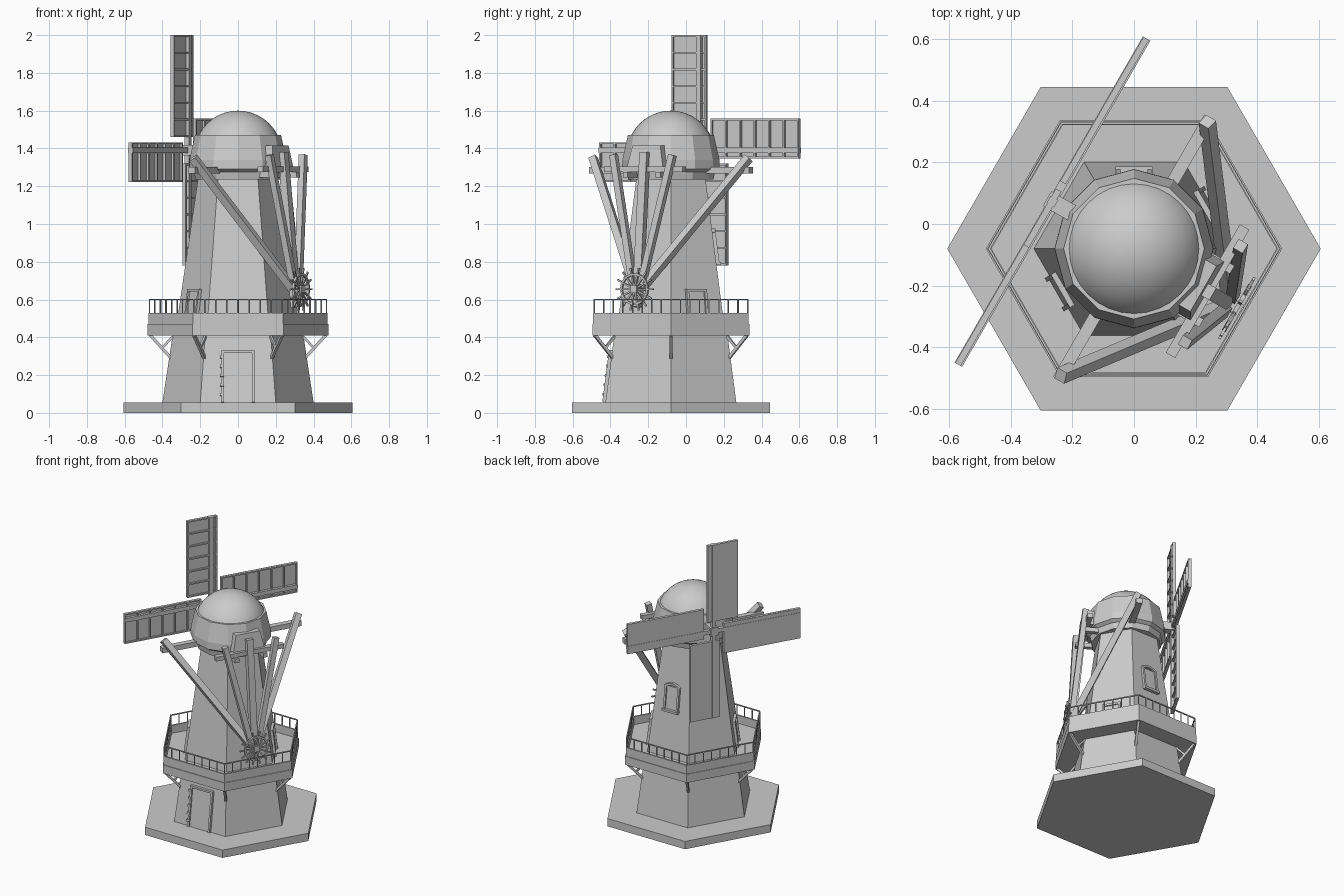
import bpy, bmesh, math
from math import cos, sin, pi, radians
from mathutils import Vector, Matrix

if "Cube" in bpy.data.objects:
    bpy.data.objects.remove(bpy.data.objects["Cube"])

C = Vector((0, -0.08, 0))                    # tower axis
N = Vector((-cos(pi/6), 0.5, 0))             # direction the sails face
U = Vector((0.5, cos(pi/6), 0))              # sideways in the sail plane
Z = Vector((0, 0, 1))
K = cos(pi/6)


def at(n, u, z):
    """Point in cap coordinates: n towards sails, u sideways, z height."""
    return C + N*n + U*u + Z*z


def finish(name, bm, smooth=False):
    bmesh.ops.recalc_face_normals(bm, faces=bm.faces)
    me = bpy.data.meshes.new(name)
    bm.to_mesh(me)
    bm.free()
    ob = bpy.data.objects.new(name, me)
    bpy.context.collection.objects.link(ob)
    if smooth:
        for p in me.polygons:
            p.use_smooth = True
    return ob


def box(bm, p, q, w, d, hint):
    """Bar from p to q; width w measured along hint, depth d across it."""
    a = (q - p).normalized()
    y = a.cross(hint).normalized()
    x = y.cross(a)
    m = Matrix((x*w, y*d, q - p)).transposed().to_4x4()
    m.translation = (p + q)/2
    bmesh.ops.create_cube(bm, size=1, matrix=m)


def bar(name, *args):
    bm = bmesh.new()
    box(bm, *args)
    return finish(name, bm)


def loft(name, profile, sides, caps=True):
    """Polygonal rings (radius, z) joined around the tower axis."""
    bm = bmesh.new()
    rings = [[bm.verts.new(C + Vector((r*cos(2*pi*i/sides), r*sin(2*pi*i/sides), z)))
              for i in range(sides)] for r, z in profile]
    for a, b in zip(rings, rings[1:]):
        for i in range(sides):
            j = (i + 1) % sides
            bm.faces.new((a[i], a[j], b[j], b[i]))
    if caps:
        bm.faces.new(rings[0])
        bm.faces.new(rings[-1])
    return finish(name, bm)


def wall_radius(z):
    if z < 0.45:
        return 0.40 + (0.345 - 0.40)*(z - 0.055)/0.365
    return 0.325 + (0.21 - 0.325)*(z - 0.47)/0.78


def on_wall(deg, s, z, out=0.0):
    """Point on the tower face whose normal points to deg, s sideways."""
    a = radians(deg)
    n, t = Vector((cos(a), sin(a), 0)), Vector((-sin(a), cos(a), 0))
    return C + n*(wall_radius(z)*K + out) + t*s + Z*z


def opening(name, deg, half, z0, z1, rim=0.014, arch=0.0, sill=False):
    a = radians(deg)
    t, n = Vector((-sin(a), cos(a), 0)), Vector((cos(a), sin(a), 0))
    bar(name + "_panel", on_wall(deg, 0, z0), on_wall(deg, 0, z1), 2*half, 0.014, t)
    bm = bmesh.new()
    for s in (-half, half):
        box(bm, on_wall(deg, s, z0), on_wall(deg, s, z1), rim, 0.034, t)
    top = [on_wall(deg, s*(half + rim/2), z1 + arch*(1 - s*s)) for s in (-1, -.5, 0, .5, 1)]
    for p, q in zip(top, top[1:]):
        box(bm, p, q, 0.034, rim, n)
    if sill:
        box(bm, on_wall(deg, -half - .01, z0), on_wall(deg, half + .01, z0), 0.05, 0.016, n)
    finish(name + "_frame", bm)


# Base and tapered hexagonal tower
loft("base_slab", [(0.605, 0), (0.605, 0.055)], 6)
loft("lower_tower", [(0.40, 0.055), (0.345, 0.42)], 6)
loft("upper_tower", [(0.325, 0.47), (0.21, 1.25)], 6)

# Gallery tray
loft("gallery", [(0.32, 0.41), (0.48, 0.41), (0.48, 0.47), (0.475, 0.47), (0.475, 0.53),
                 (0.462, 0.53), (0.462, 0.474), (0.30, 0.474)], 6, caps=False)

# Railing and corner braces
rail, braces = bmesh.new(), bmesh.new()
corner = [Vector((cos(i*pi/3), sin(i*pi/3), 0)) for i in range(7)]
for a, b in zip(corner, corner[1:]):
    pa, pb = C + a*0.469, C + b*0.469
    box(rail, pa + Z*0.6, pb + Z*0.6, 0.007, 0.007, Z)
    for k in range(8):
        p = pa.lerp(pb, k/8)
        box(rail, p + Z*0.525, p + Z*0.6, 0.006, 0.006, a)
    t = a.cross(Z)
    box(braces, C + a*0.345 + Z*0.28, C + a*0.465 + Z*0.412, 0.016, 0.016, t)
    box(braces, C + a*0.345 + Z*0.405, C + a*0.40 + Z*0.345, 0.013, 0.013, t)
finish("railing", rail)
finish("gallery_braces", braces)

# Doors and window
opening("front_door", 270, 0.08, 0.055, 0.325)
for k in range(5):
    z = 0.09 + k*0.05
    bar("door_hinge", on_wall(270, -0.084, z, 0.01), on_wall(270, -0.084, z + 0.015, 0.01),
        0.02, 0.025, Vector((1, 0, 0)))
opening("right_gallery_door", 30, 0.055, 0.474, 0.65)
opening("left_gallery_door", 210, 0.055, 0.474, 0.65)
opening("back_window", 90, 0.05, 0.79, 0.95, arch=0.02, sill=True)

# Rotating cap: ring, faceted drum and smooth dome
loft("cap_ring", [(0.225, 1.235), (0.235, 1.28)], 12)
loft("cap_drum", [(0.235, 1.275), (0.258, 1.29), (0.257, 1.34), (0.228, 1.47), (0.205, 1.47)], 12)
bm = bmesh.new()
bmesh.ops.create_uvsphere(bm, u_segments=32, v_segments=20, radius=0.235,
                          matrix=Matrix.Translation(C + Z*1.365))
bmesh.ops.bisect_plane(bm, geom=bm.verts[:] + bm.edges[:] + bm.faces[:],
                       plane_co=(0, 0, 1.4), plane_no=(0, 0, 1), clear_inner=True)
finish("cap_dome", bm, smooth=True)

# Cap cross beams and tapered tail box
bar("long_cross_beam", at(0, -0.49, 1.285), at(0, 0.49, 1.285), 0.035, 0.04, Z)
bar("tail_cross_beam", at(-0.275, -0.24, 1.29), at(-0.275, 0.24, 1.29), 0.03, 0.035, Z)
for s in (-0.1, 0.1):
    bar("tail_bearer", at(-0.15, s, 1.26), at(-0.31, s, 1.26), 0.03, 0.03, Z)
bm = bmesh.new()
lo = [bm.verts.new(at(n, u, 1.30)) for n, u in ((-.2, -.11), (-.275, -.11), (-.275, .11), (-.2, .11))]
hi = [bm.verts.new(at(n, u, 1.415)) for n, u in ((-.15, -.085), (-.26, -.085), (-.26, .085), (-.15, .085))]
bm.faces.new(lo)
bm.faces.new(hi)
for i in range(4):
    j = (i + 1) % 4
    bm.faces.new((lo[i], lo[j], hi[j], hi[i]))
finish("tail_box", bm)

# Tail pole and braces meeting at the winch
bar("tail_pole", at(-0.275, 0, 1.38), at(-0.355, 0, 0.56), 0.045, 0.04, U)
for s in (-1, 1):
    bar("short_brace", at(-0.295, s*0.18, 1.365), at(-0.355, s*0.025, 0.68), 0.035, 0.035, U)
    bar("long_brace", at(0.0, s*0.475, 1.35), at(-0.345, s*0.02, 0.66), 0.04, 0.04, U)

# Winch wheel
bm = bmesh.new()
hub = at(-0.385, 0, 0.655)
for k in range(14):
    a, b = 2*pi*k/14, 2*pi*(k + 1)/14
    da, db = U*cos(a) + Z*sin(a), U*cos(b) + Z*sin(b)
    box(bm, hub + da*0.08, hub + db*0.08, 0.014, 0.011, N)
    box(bm, hub, hub + da*0.115, 0.009, 0.009, N)
box(bm, hub - N*0.015, hub + N*0.06, 0.04, 0.04, U)
finish("winch_wheel", bm)

# Sails: four identical arms turned about the windshaft
H = at(0.305, 0, 1.39)
bar("windshaft", at(0.15, 0, 1.39), at(0.325, 0, 1.39), 0.055, 0.055, U)
for k in range(4):
    a = k*pi/2
    R = U*sin(a) + Z*cos(a)                  # along the arm
    S = -U*cos(a) + Z*sin(a)                 # towards the wide edge
    bar("sail_spar", H, H + R*0.61, 0.028, 0.028, S)
    cloth = H + S*0.063 + N*0.008
    bar("sail_panel", cloth + R*0.07, cloth + R*0.61, 0.21, 0.007, S)
    bm = bmesh.new()
    for j in range(7):
        p = H + R*(0.075 + j*0.0883) - N*0.002
        box(bm, p - S*0.04, p + S*0.166, 0.009, 0.014, R)
    for s in (-0.038, 0.163):
        box(bm, H + R*0.07 + S*s - N*0.002, H + R*0.61 + S*s - N*0.002, 0.009, 0.014, S)
    finish("sail_lattice", bm)
